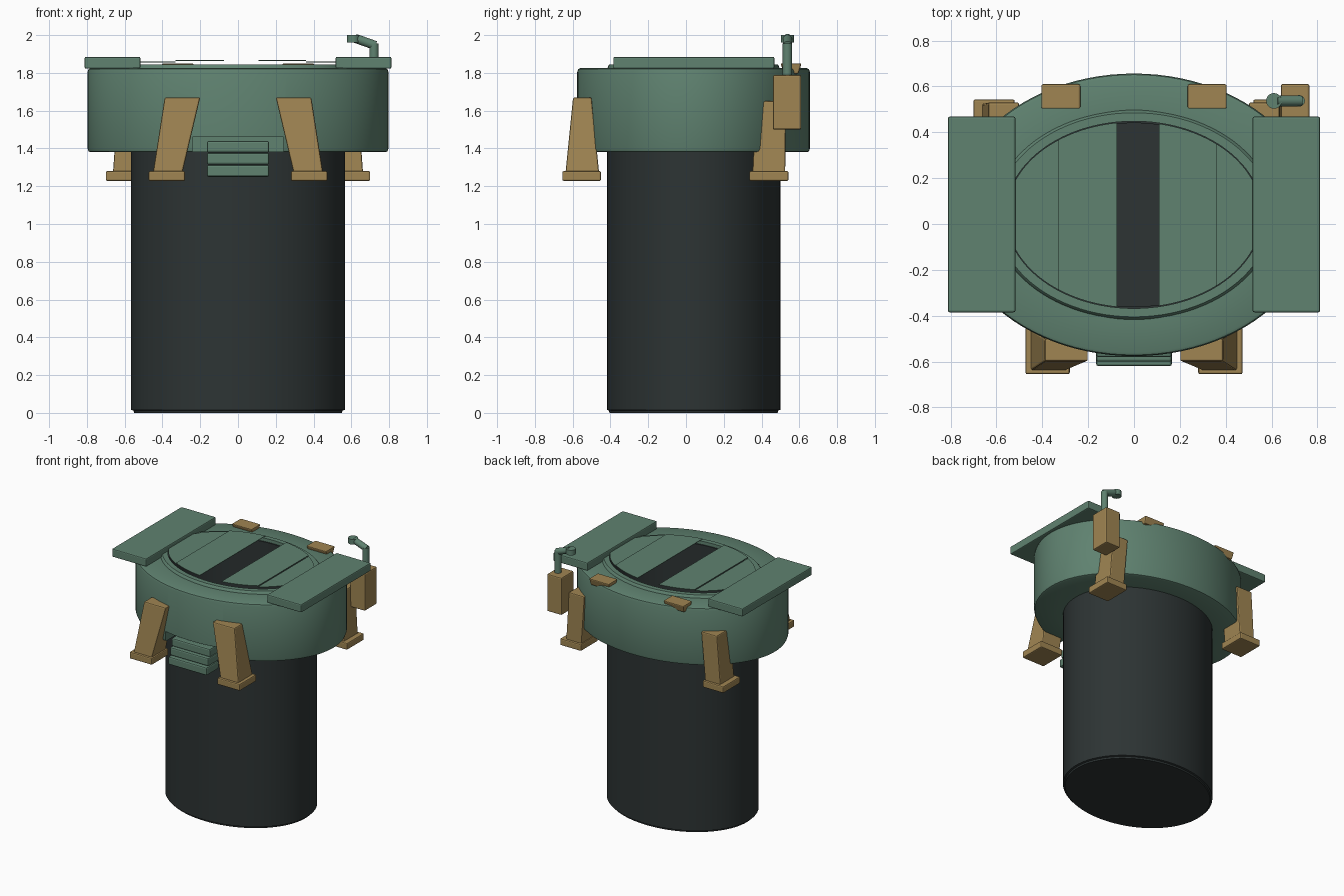
import bpy, bmesh, math
from mathutils import Vector

cube = bpy.data.objects.get("Cube")
if cube:
    bpy.data.objects.remove(cube)


def material(name, rgb):
    m = bpy.data.materials.new(name)
    m.use_nodes = True
    m.diffuse_color = (*rgb, 1)
    m.node_tree.nodes["Principled BSDF"].inputs["Base Color"].default_value = (*rgb, 1)
    return m


GREEN = material("sage_green", (0.115, 0.223, 0.162))
TAN = material("tan_brown", (0.35, 0.235, 0.085))
DARK = material("charcoal", (0.026, 0.034, 0.034))
CY = 0.04  # centre of the elliptical body


def finish(bm, name, mat, smooth=True, bevel=0):
    bmesh.ops.recalc_face_normals(bm, faces=bm.faces)
    me = bpy.data.meshes.new(name)
    bm.to_mesh(me)
    bm.free()
    me.materials.append(mat)
    ob = bpy.data.objects.new(name, me)
    bpy.context.collection.objects.link(ob)
    if bevel:
        mod = ob.modifiers.new("bevel", "BEVEL")
        mod.width, mod.segments = bevel, 2
    if smooth:
        bpy.ops.object.select_all(action="DESELECT")
        ob.select_set(True)
        bpy.context.view_layer.objects.active = ob
        bpy.ops.object.shade_smooth_by_angle(angle=math.radians(35))
    return ob


def ellipse_lathe(name, profile, mat, closed=False, n=96):
    """Sweep (rx, ry, z) rings; closed joins the last ring to the first."""
    bm = bmesh.new()
    rings = []
    for rx, ry, z in profile:
        rings.append([bm.verts.new((rx * math.cos(2 * math.pi * i / n),
                                    CY + ry * math.sin(2 * math.pi * i / n), z)) for i in range(n)])
    pairs = list(zip(rings, rings[1:]))
    if closed:
        pairs.append((rings[-1], rings[0]))
    for a, b in pairs:
        for i in range(n):
            j = (i + 1) % n
            bm.faces.new((a[i], a[j], b[j], b[i]))
    if not closed:
        bm.faces.new(rings[0])
        bm.faces.new(rings[-1])
    return finish(bm, name, mat)


def block(name, low, high, z0, z1, mat, bevel=0.008):
    """Tapered box from rectangles (x0, x1, y0, y1) at z0 and z1."""
    bm = bmesh.new()
    v = [[bm.verts.new(p) for p in ((r[0], r[2], z), (r[1], r[2], z), (r[1], r[3], z), (r[0], r[3], z))]
         for r, z in ((low, z0), (high, z1))]
    bm.faces.new(v[0])
    bm.faces.new(v[1])
    for i in range(4):
        j = (i + 1) % 4
        bm.faces.new((v[0][i], v[0][j], v[1][j], v[1][i]))
    return finish(bm, name, mat, False, bevel)


def mirror(rect, s):
    return rect if s > 0 else (-rect[1], -rect[0], rect[2], rect[3])


def rod(name, a, b, r, mat):
    a, b = Vector(a), Vector(b)
    bm = bmesh.new()
    bmesh.ops.create_cone(bm, cap_ends=True, segments=20, radius1=r, radius2=r, depth=(b - a).length)
    turn = (b - a).to_track_quat("Z", "Y").to_matrix()
    for v in bm.verts:
        v.co = turn @ v.co + (a + b) / 2
    return finish(bm, name, mat)


def door_sheet(name, x0, x1, z):
    """Thin slice of the hatch ellipse between two x positions."""
    n, bm = 20, bmesh.new()
    xs = [x0 + (x1 - x0) * i / n for i in range(n + 1)]
    edge = [(x, 0.405 * math.sqrt(max(0, 1 - (x / 0.557) ** 2))) for x in xs]
    loop = [(x, CY + y) for x, y in edge] + [(x, CY - y) for x, y in reversed(edge)]
    face = bm.faces.new([bm.verts.new((x, y, z)) for x, y in loop])
    top = bmesh.ops.extrude_face_region(bm, geom=[face])
    for v in top["geom"]:
        if isinstance(v, bmesh.types.BMVert):
            v.co.z += 0.004
    return finish(bm, name, GREEN, False)


# Shaft: dark cup with a hollow upper end
ellipse_lathe("shaft", [(0.55, 0.445, 0), (0.553, 0.448, 0.012), (0.566, 0.459, 0.016), (0.566, 0.459, 1.82),
                        (0.55, 0.4, 1.82), (0.55, 0.4, 1.4)], DARK)

# Collar: thick rounded ring with a notch cut at the front
collar = ellipse_lathe("collar", [(0.564, 0.457, 1.38), (0.78, 0.6, 1.38), (0.791, 0.611, 1.385),
                                  (0.796, 0.616, 1.4), (0.796, 0.616, 1.805), (0.791, 0.611, 1.82),
                                  (0.78, 0.6, 1.825), (0.564, 0.457, 1.825)], GREEN, True)
cutter = block("notch_cutter", (-0.24, 0.24, -0.7, -0.43), (-0.24, 0.24, -0.7, -0.43), 1.3, 1.46, GREEN, 0)
cutter.hide_render = True
cutter.hide_set(True)
cut = collar.modifiers.new("notch", "BOOLEAN")
cut.operation, cut.object, cut.solver = "DIFFERENCE", cutter, "EXACT"

# Hatch rim
ellipse_lathe("hatch_rim", [(0.615, 0.457, 1.82), (0.605, 0.45, 1.84), (0.6, 0.445, 1.845),
                            (0.56, 0.408, 1.845), (0.56, 0.408, 1.8)], GREEN, True)

# Sliding doors either side of the open slot
for side, a, b, c in (("right", -0.52, -0.33, -0.075), ("left", 0.52, 0.36, 0.108)):
    door_sheet(side + "_outer_door", min(a, b), max(a, b), 1.855)
    door_sheet(side + "_inner_door", min(b, c), max(b, c), 1.863)

for s, side in ((1, "left"), (-1, "right")):
    # Flat side plates
    r = mirror((0.517, 0.812, -0.385, 0.468), s)
    block(side + "_side_plate", r, r, 1.822, 1.885, GREEN)

    # Front braces
    r = mirror((0.28, 0.473, -0.655, -0.45), s)
    block(side + "_front_foot", r, r, 1.228, 1.28, TAN)
    block(side + "_front_brace", mirror((0.295, 0.45, -0.638, -0.46), s),
          mirror((0.2, 0.388, -0.598, -0.5), s), 1.27, 1.67, TAN)

    # Rear braces
    r = mirror((0.52, 0.7, 0.335, 0.543), s)
    block(side + "_rear_foot", r, r, 1.228, 1.28, TAN)
    block(side + "_rear_brace", mirror((0.53, 0.662, 0.352, 0.525), s),
          mirror((0.5, 0.635, 0.37, 0.53), s), 1.27, 1.65, TAN)

    # Rear pads on the collar top
    block(side + "_rear_pad", mirror((0.24, 0.4, 0.52, 0.595), s),
          mirror((0.233, 0.405, 0.5, 0.612), s), 1.795, 1.85, TAN)

# Front steps descending from the notch
for i, (y, z) in enumerate(((-0.58, 1.378), (-0.6, 1.315), (-0.62, 1.25))):
    block("front_step_%d" % (i + 1), (-0.165, 0.165, y, -0.47), (-0.165, 0.165, y, -0.47),
          z, z + 0.062, GREEN, 0.01)

# Periscope with its housing
r = (0.64, 0.765, 0.46, 0.61)
block("periscope_housing", r, r, 1.5, 1.788, TAN)
rod("periscope_mast", (0.72, 0.537, 1.78), (0.72, 0.537, 1.955), 0.025, GREEN)
rod("periscope_arm", (0.728, 0.537, 1.945), (0.62, 0.537, 1.983), 0.024, GREEN)
rod("periscope_head", (0.61, 0.537, 1.96), (0.61, 0.537, 2.0), 0.034, GREEN)
